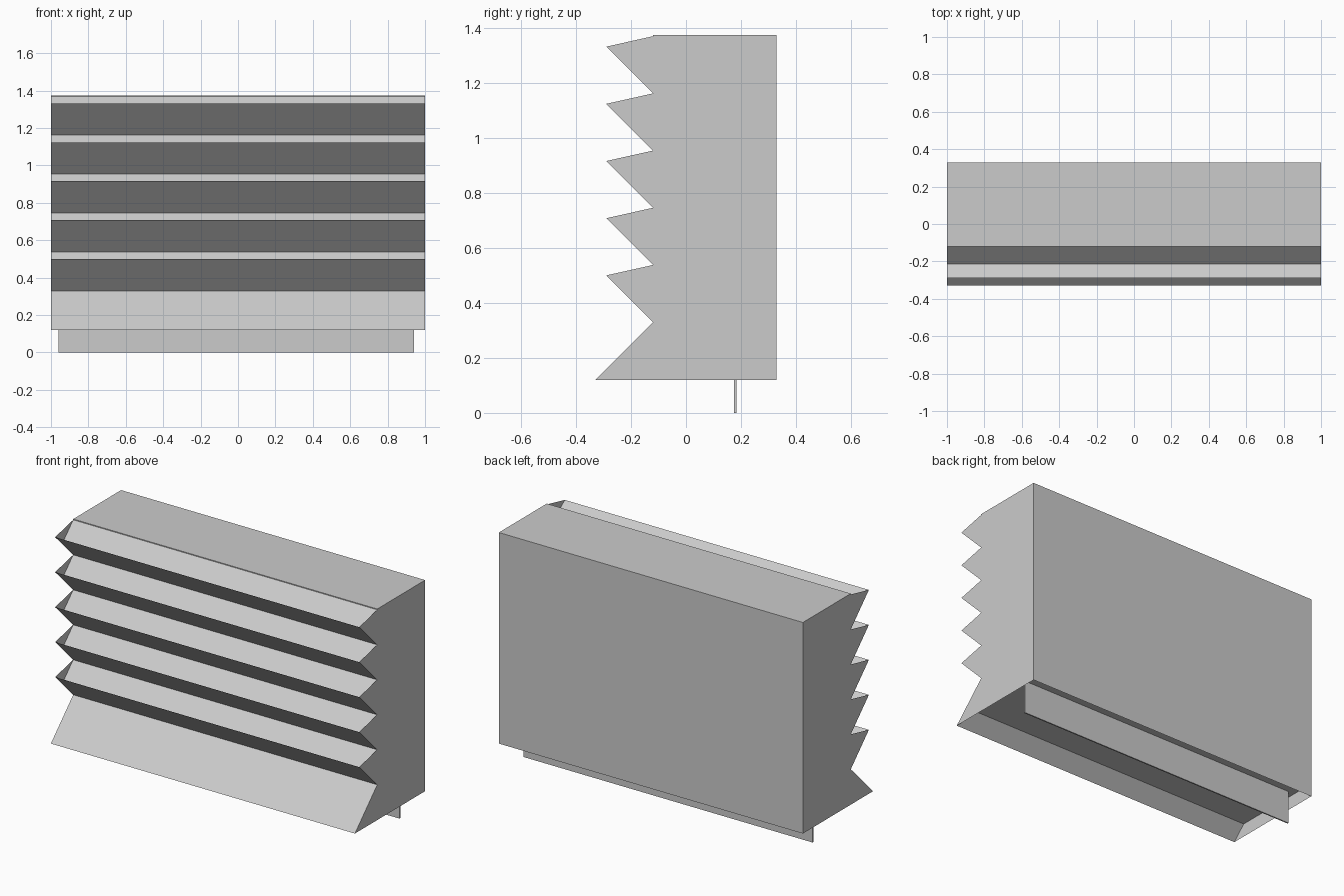
import bpy
import bmesh

cube = bpy.data.objects.get("Cube")
if cube:
    bpy.data.objects.remove(cube, do_unlink=True)

# Single flat colour
grey = bpy.data.materials.new("light_grey")
grey.use_nodes = True
colour = (0.6, 0.6, 0.6, 1)
grey.diffuse_color = colour
grey.node_tree.nodes["Principled BSDF"].inputs["Base Color"].default_value = colour

BACK, INNER, TIP, LIP = 0.33, -0.12, -0.29, -0.33
BASE, TOP, PLATE = 0.12, 1.375, 0.20
FIRST, STEP, COUNT = 0.33, 0.208, 5


def finish(name, bm):
    mesh = bpy.data.meshes.new(name)
    bm.to_mesh(mesh)
    bm.free()
    mesh.materials.append(grey)
    obj = bpy.data.objects.new(name, mesh)
    bpy.context.collection.objects.link(obj)
    return obj


def sheet(name, profile):
    """Stretch a (y, z) profile across the full width."""
    bm = bmesh.new()
    rows = [[bm.verts.new((x, y, z)) for x in (-1, 1)] for y, z in profile]
    for (a, b), (c, d) in zip(rows, rows[1:]):
        bm.faces.new((a, b, d, c))
    return finish(name, bm)


def end_panel(name, x, outline):
    bm = bmesh.new()
    verts = [bm.verts.new((x, y, z)) for y, z in outline]
    face = bm.faces.new(verts if x < 0 else verts[::-1])
    face.normal_update()
    return finish(name, bm)


# Zigzag front: the end panels are straight, the slats have a gutter behind each tip
end_outline = [(LIP, BASE), (INNER, FIRST)]
front_profile = list(end_outline)
for i in range(COUNT):
    z = FIRST + STEP * i
    tip = (TIP, z + 0.17)
    valley = (INNER, z + STEP)
    end_outline += [tip, valley]
    front_profile += [tip, (-0.215, z + 0.113), valley]

sheet("louvred_front", front_profile)
casing = [(INNER, FIRST + STEP * COUNT), (INNER, TOP), (BACK, TOP), (BACK, BASE)]
sheet("top_and_back_casing", casing)

for side, x in (("left", 1), ("right", -1)):
    end_panel(side + "_end_panel", x, end_outline + casing[1:])

# Recessed underside
sheet("underside_plate", [(BACK, PLATE), (LIP + PLATE - BASE, PLATE)])

# Hanging fin
bm = bmesh.new()
bmesh.ops.create_cube(bm, size=1)
for v in bm.verts:
    v.co.x = -0.01 + v.co.x * 1.90
    v.co.y = 0.179 + v.co.y * 0.008
    v.co.z = PLATE * (v.co.z + 0.5)
finish("hanging_fin", bm)
